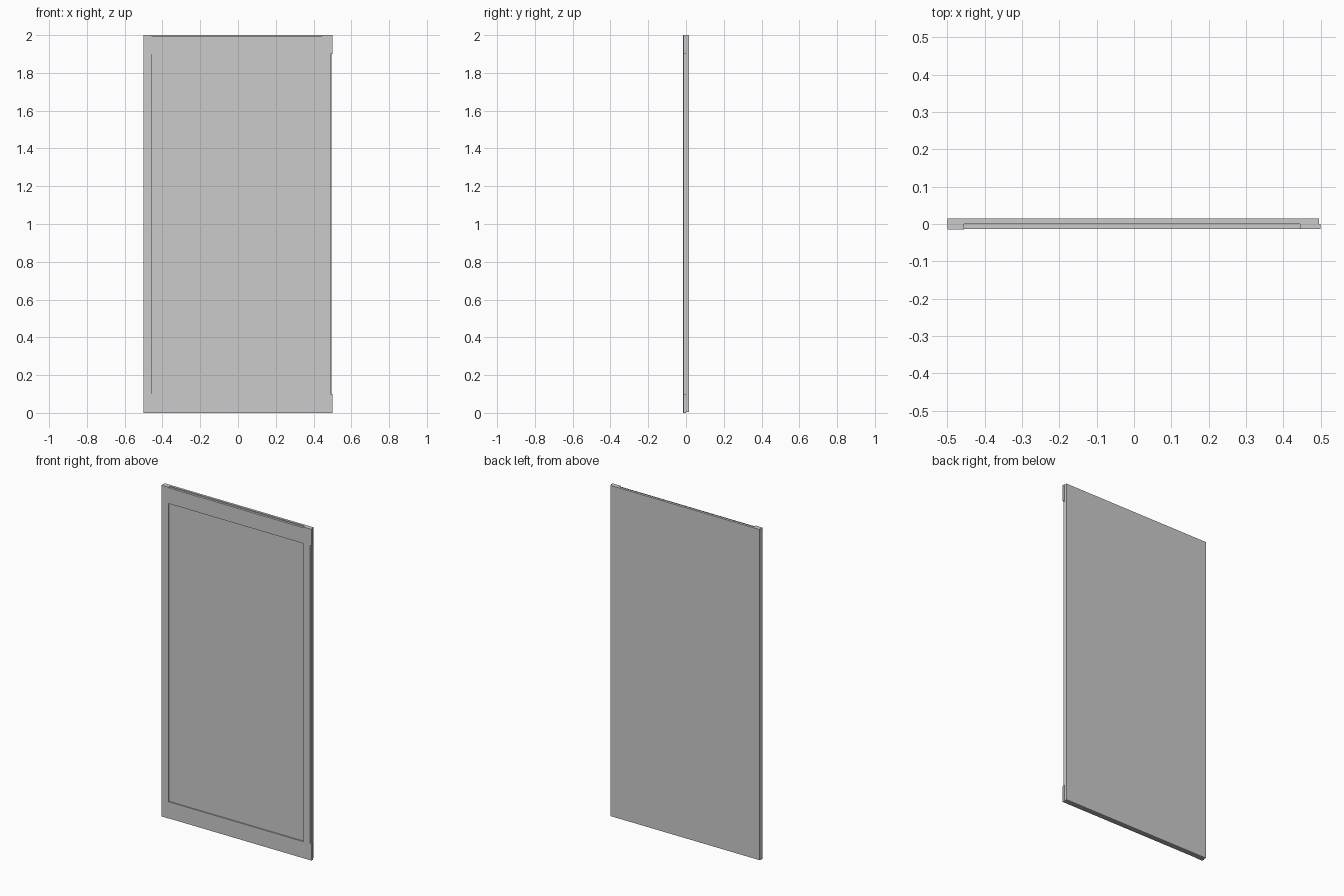
import bpy, bmesh
from mathutils import Vector

if "Cube" in bpy.data.objects:
    bpy.data.objects.remove(bpy.data.objects["Cube"])


def box(name, x0, x1, y0, y1, z0, z1):
    """Axis-aligned box given by its limits."""
    bm = bmesh.new()
    bmesh.ops.create_cube(bm, size=1)
    for v in bm.verts:
        v.co = Vector((x1 if v.co.x > 0 else x0,
                       y1 if v.co.y > 0 else y0,
                       z1 if v.co.z > 0 else z0))
    mesh = bpy.data.meshes.new(name)
    bm.to_mesh(mesh)
    bm.free()
    ob = bpy.data.objects.new(name, mesh)
    bpy.context.collection.objects.link(ob)
    return ob


FRONT, RAIL, MID, BACK = -0.015, -0.013, 0.0, 0.015

# Back skin, set in slightly on the right and at the bottom
box("back_panel", -0.5, 0.495, MID, BACK, 0.004, 2.0)

# Recessed centre field
box("centre_field", -0.455, 0.445, -0.006, MID, 0.1, 1.9)

# Left stile stands slightly proud of the rails
box("left_stile", -0.5, -0.455, FRONT, MID, 0.0, 2.0)
box("right_stile", 0.445, 0.491, RAIL, MID, 0.1, 1.9)

# Rails between the stile and the projecting right corners
box("top_rail", -0.455, 0.445, RAIL, MID, 1.9, 1.995)
box("bottom_rail", -0.455, 0.445, RAIL, MID, 0.0, 0.1)

# Right corner blocks, projecting beyond the panel edge
for label, z in (("bottom", 0.0), ("top", 1.9)):
    box(label + "_corner_block", 0.445, 0.5, RAIL, MID, z, z + 0.1)
